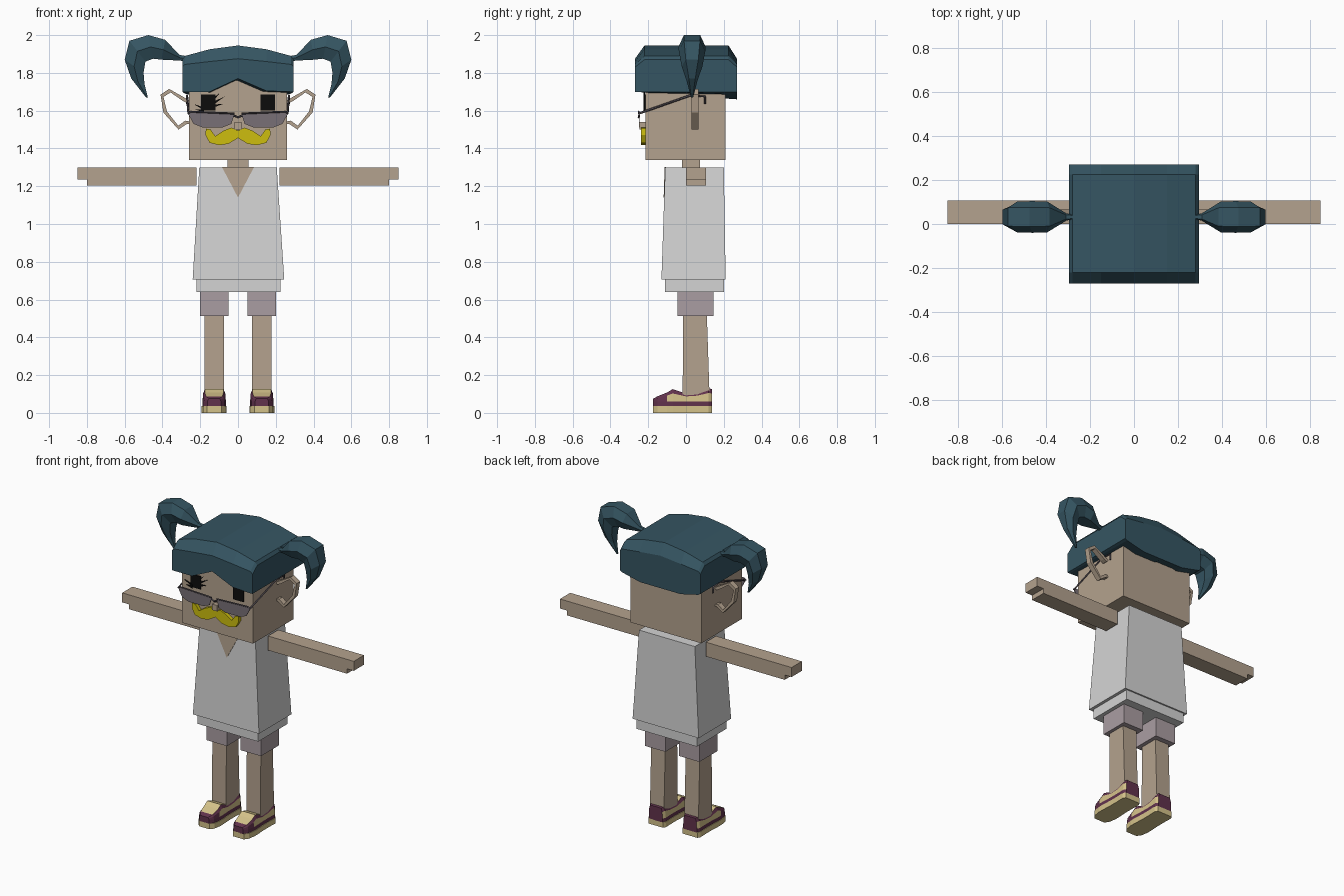
import bpy, bmesh
from mathutils import Vector

old = bpy.data.objects.get("Cube")
if old:
    bpy.data.objects.remove(old, do_unlink=True)


def material(name, r, g, b):
    lin = [((c / 255 + 0.055) / 1.055) ** 2.4 if c > 10 else c / 3300 for c in (r, g, b)]
    m = bpy.data.materials.new(name)
    m.use_nodes = True
    m.diffuse_color = (*lin, 1)
    m.node_tree.nodes["Principled BSDF"].inputs["Base Color"].default_value = (*lin, 1)
    return m


skin = material("skin tan", 180, 162, 142)
hair = material("hair teal", 53, 85, 98)
shirt = material("shirt white", 212, 212, 212)
shorts = material("shorts mauve", 170, 157, 162)
maroon = material("shoe maroon", 97, 50, 76)
cream = material("shoe cream", 212, 194, 138)
yellow = material("moustache yellow", 205, 190, 14)
black = material("eye black", 12, 12, 12)
lens_grey = material("lens grey", 120, 112, 118)
frame_grey = material("frame grey", 78, 72, 78)


def loft(name, rings, mats, rule=None, closed=False):
    """Skin a list of equal-length rings; rule picks a material per face centre."""
    bm = bmesh.new()
    rows = [[bm.verts.new(p) for p in ring] for ring in rings]
    n = len(rows[0])
    pairs = list(zip(rows, rows[1:])) + ([(rows[-1], rows[0])] if closed else [])
    for a, b in pairs:
        for i in range(n):
            j = (i + 1) % n
            f = bm.faces.new((a[i], a[j], b[j], b[i]))
            f.material_index = rule(f.calc_center_median(), i) if rule else 0
    if not closed:
        bm.faces.new(rows[0])
        bm.faces.new(rows[-1])
    bmesh.ops.recalc_face_normals(bm, faces=bm.faces)
    mesh = bpy.data.meshes.new(name)
    bm.to_mesh(mesh)
    bm.free()
    for m in mats:
        mesh.materials.append(m)
    ob = bpy.data.objects.new(name, mesh)
    bpy.context.collection.objects.link(ob)
    return ob


def rect(x0, x1, y0, y1, z):
    return [(x0, y0, z), (x1, y0, z), (x1, y1, z), (x0, y1, z)]


def box(name, x, y, z, mat):
    return loft(name, [rect(*x, *y, h) for h in z], [mat])


def prism(name, outline, y, mat):
    """Front-facing outline of (x, z) points given depth along y."""
    return loft(name, [[(px, d, pz) for px, pz in outline] for d in y], [mat])


def tube(name, points, radius, mat):
    cu = bpy.data.curves.new(name, "CURVE")
    cu.dimensions = "3D"
    cu.bevel_depth = radius
    cu.bevel_resolution = 0
    cu.use_fill_caps = True
    sp = cu.splines.new("POLY")
    sp.points.add(len(points) - 1)
    for p, co in zip(sp.points, points):
        p.co = (*co, 1)
    cu.materials.append(mat)
    ob = bpy.data.objects.new(name, cu)
    bpy.context.collection.objects.link(ob)
    bpy.ops.object.select_all(action="DESELECT")
    ob.select_set(True)
    bpy.context.view_layer.objects.active = ob
    bpy.ops.object.convert(target="MESH")


# Head, neck and nose
box("head", (-0.26, 0.26), (-0.215, 0.21), (1.34, 1.82), skin)
box("neck", (-0.055, 0.055), (-0.02, 0.075), (1.25, 1.36), skin)
box("nose", (-0.018, 0.018), (-0.245, -0.21), (1.5, 1.54), skin)

# Shirt with neckline and hem
loft("shirt_body", [rect(-0.24, 0.245, -0.13, 0.21, 0.705),
                    rect(-0.205, 0.205, -0.11, 0.2, 1.3)], [shirt])
box("shirt_hem", (-0.22, 0.225), (-0.11, 0.2), (0.64, 0.72), shirt)
neckline = [(-0.085, 1.302), (0.085, 1.302), (0, 1.14)]
loft("neckline", [[(x, -0.11 - (1.3 - z) / 30 + d, z) for x, z in neckline]
                  for d in (-0.003, 0.004)], [skin])

# Hair cap, lofted from side to side: x, front fringe, back edge, wall top, crown
cap = [(-0.295, 1.70, 1.70, 1.83, 1.87), (-0.28, 1.70, 1.69, 1.845, 1.89),
       (-0.15, 1.70, 1.66, 1.86, 1.925), (0, 1.77, 1.66, 1.875, 1.945),
       (0.15, 1.705, 1.66, 1.86, 1.925), (0.28, 1.70, 1.69, 1.845, 1.89),
       (0.295, 1.70, 1.70, 1.83, 1.87)]
loft("hair_cap", [[(x, -0.27, f), (x, -0.27, w), (x, -0.22, t),
                   (x, 0.225, t), (x, 0.27, w), (x, 0.27, b)]
                  for x, f, b, w, t in cap], [hair])

# Moustache, one outline mirrored about the middle
half = [(0, 1.495), (0.035, 1.51), (0.075, 1.495), (0.12, 1.465), (0.145, 1.5),
        (0.17, 1.505), (0.172, 1.47), (0.15, 1.43), (0.1, 1.417), (0.05, 1.425), (0, 1.455)]
prism("moustache", half + [(-x, z) for x, z in half[-2:0:-1]], (-0.238, -0.212), yellow)

# Pigtail: outer and inner edge (x, z) with half depth
tail = [(0.28, 1.89, 0.28, 1.86, 0.012), (0.31, 1.895, 0.305, 1.865, 0.016),
        (0.385, 1.975, 0.405, 1.87, 0.07), (0.475, 2.0, 0.45, 1.875, 0.072),
        (0.575, 1.97, 0.49, 1.86, 0.07), (0.6, 1.87, 0.5, 1.8, 0.055),
        (0.565, 1.77, 0.495, 1.74, 0.028), (0.487, 1.67, 0.477, 1.67, 0.006)]
ear = [(0.25, 1.65), (0.276, 1.665), (0.365, 1.715), (0.41, 1.685), (0.395, 1.59),
       (0.315, 1.5), (0.27, 1.53), (0.25, 1.53)]
lens = [(0.018, 1.585), (0.25, 1.595), (0.265, 1.585), (0.235, 1.53), (0.19, 1.512),
        (0.08, 1.512), (0.035, 1.53)]
# Shoe stations: y, half width, top height
shoe = [(-0.175, 0.035, 0.075), (-0.15, 0.054, 0.088), (-0.1, 0.062, 0.108),
        (-0.07, 0.062, 0.126), (0, 0.058, 0.102), (0.06, 0.058, 0.108),
        (0.12, 0.06, 0.13), (0.138, 0.05, 0.126)]


def shoe_colour(c, strip):
    if strip in (1, 5):                        # side panels, maroon at the toe
        return 0 if c.y < -0.1 else 1
    if strip == 3:                             # tongue
        return 1 if -0.13 < c.y < -0.02 else 0
    return 0


for side, s in (("left", 1), ("right", -1)):
    def span(a, b):
        return tuple(sorted((a * s, b * s)))

    # Pigtails and ears
    rings = []
    for ax, az, bx, bz, d in tail:
        mx, mz = (ax + bx) / 2, (az + bz) / 2
        rings.append([(x * s, 0.032 + k * d, z) for x, z, k in (
            (ax, az, 0.6), (mx, mz, 1), (bx, bz, 0.6),
            (bx, bz, -0.6), (mx, mz, -1), (ax, az, -0.6))])
    loft(side + "_pigtail", rings, [hair])
    rings = []
    for x, z in ear:
        p = Vector((x, z))
        q = p + (Vector((0.32, 1.61)) - p).normalized() * 0.02
        rings.append([(p.x * s, 0.03, p.y), (p.x * s, 0.065, p.y),
                      (q.x * s, 0.065, q.y), (q.x * s, 0.03, q.y)])
    loft(side + "_ear", rings, [skin])

    # Eyes and spectacles
    box(side + "_eye", span(0.12, 0.195), (-0.222, -0.214), (1.6, 1.685), black)
    prism(side + "_lens", [(x * s, z) for x, z in lens], (-0.25, -0.245), lens_grey)
    tube(side + "_lens_rim", [(x * s, -0.25, z) for x, z in lens[:3]], 0.005, frame_grey)
    tube(side + "_temple", [(0.262 * s, -0.25, 1.585), (0.27 * s, 0.02, 1.68),
                            (0.27 * s, 0.1, 1.675), (0.27 * s, 0.1, 1.635)], 0.006, frame_grey)

    # Arms with a thinner hand tip
    box(side + "_arm", span(0.22, 0.8), (0, 0.107), (1.203, 1.298), skin)
    box(side + "_hand", span(0.8, 0.85), (0, 0.107), (1.235, 1.298), skin)

    # Legs and shorts
    box(side + "_shorts_leg", span(0.05, 0.2), (-0.045, 0.145), (0.512, 0.66), shorts)
    x = span(0.075, 0.178)
    loft(side + "_leg", [rect(*x, -0.018, 0.125, 0.08), rect(*x, -0.015, 0.11, 0.53)], [skin])

    # Shoes: sole and upper
    cx = 0.126 * s
    loft(side + "_sole", [[(cx - w - 0.004, y, 0), (cx + w + 0.004, y, 0),
                           (cx + w + 0.004, y, 0.036), (cx - w - 0.004, y, 0.036)]
                          for y, w, t in shoe], [cream])
    rings = []
    for y, w, t in shoe:
        m = 0.06 + (t - 0.06) * 0.65
        side_pts = [(w, 0.034), (w, 0.06), (w * 0.95, m), (w * 0.8, t)]
        rings.append([(cx + a, y, z) for a, z in side_pts]
                     + [(cx - a, y, z) for a, z in side_pts[::-1]])
    loft(side + "_shoe_upper", rings, [maroon, cream], shoe_colour)

# Bridge between the lenses
tube("lens_bridge", [(-0.025, -0.248, 1.575), (0, -0.25, 1.565), (0.025, -0.248, 1.575)],
     0.006, frame_grey)

# Eyelashes on the right eye
lashes = [(-0.13, 1.64, -0.07, 1.675), (-0.13, 1.625, -0.08, 1.635), (-0.13, 1.66, -0.095, 1.695),
          (-0.18, 1.61, -0.235, 1.635), (-0.18, 1.6, -0.225, 1.605)]
for i, (x, z, tx, tz) in enumerate(lashes):
    prism("eyelash_%d" % (i + 1), [(x, z - 0.008), (tx, tz), (x, z + 0.008)],
          (-0.224, -0.218), black)
